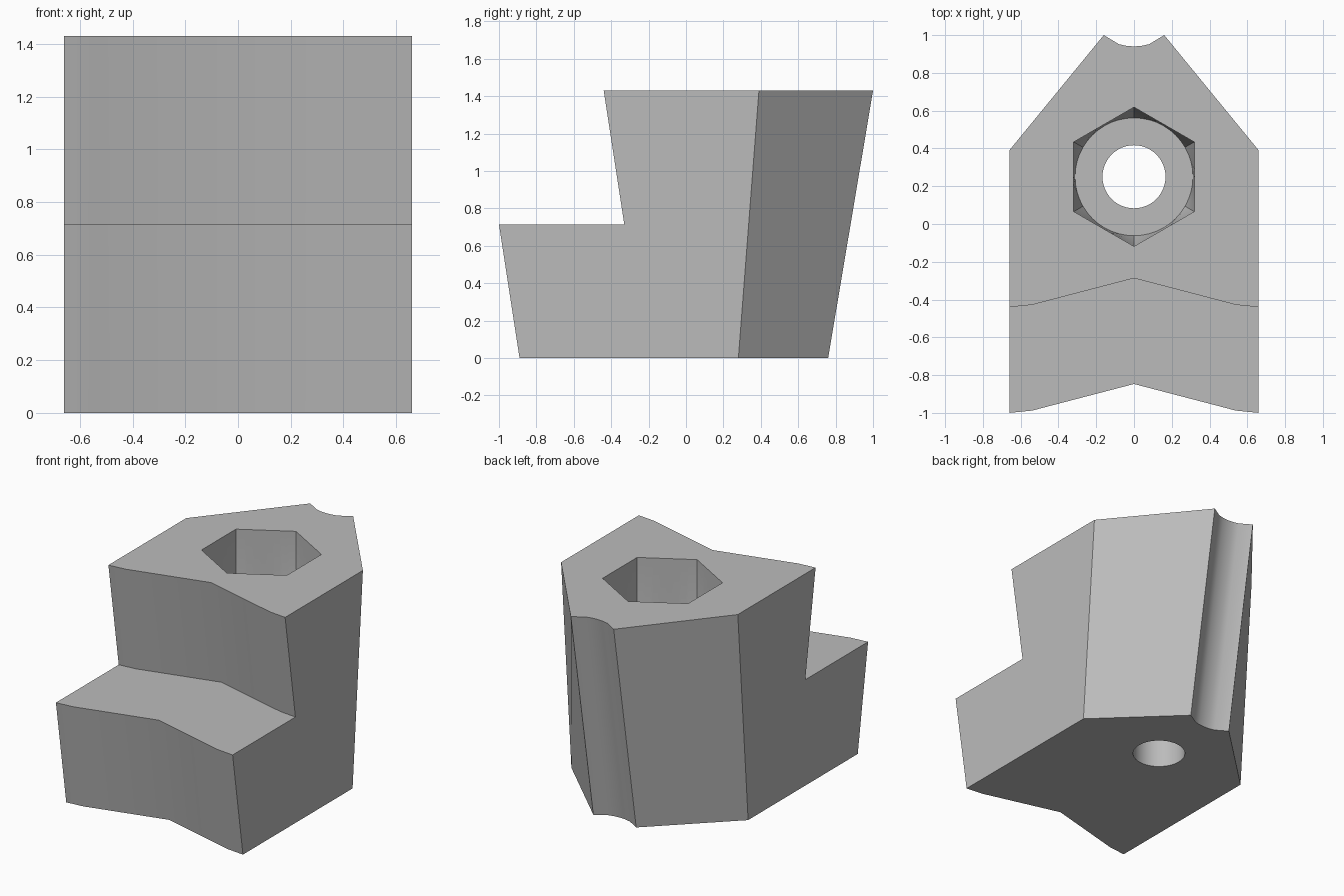
import bpy, bmesh, math

cube = bpy.data.objects.get("Cube")
if cube:
    bpy.data.objects.remove(cube, do_unlink=True)

HALF, HEIGHT, STEP = 0.66, 1.43, 0.715
BORE_Y = 0.25

grey = bpy.data.materials.new("plain grey")
grey.use_nodes = True
colour = (0.5, 0.5, 0.5, 1)
grey.diffuse_color = colour
grey.node_tree.nodes["Principled BSDF"].inputs["Base Color"].default_value = colour


def make_object(name, bm):
    bmesh.ops.recalc_face_normals(bm, faces=bm.faces)
    mesh = bpy.data.meshes.new(name)
    bm.to_mesh(mesh)
    bm.free()
    mesh.materials.append(grey)
    obj = bpy.data.objects.new(name, mesh)
    bpy.context.collection.objects.link(obj)
    return obj


def mirrored(half):
    """Complete a chain of points that starts at the right side and ends on x = 0."""
    return half + [(-x, y) for x, y in reversed(half[:-1])]


def chain(bm, points, z, dy=0):
    return [bm.verts.new((x, y + dy, z)) for x, y in points]


def bridge(bm, a, b, closed=False):
    n = len(a)
    for i in range(n if closed else n - 1):
        j = (i + 1) % n
        bm.faces.new((a[i], a[j], b[j], b[i]))


# Stepped jaw: shallow V front, pointed back with a groove
front = mirrored([(-HALF, 0), (-0.54, 0.012), (0, 0.153)])
groove = [(0.16, 0), (0.08, -0.048), (0.04, -0.057), (0, -0.06)]
bm = bmesh.new()
fronts = [chain(bm, front, z, y) for z, y in
          ((0, -0.89), (STEP, -1.0), (STEP, -0.33), (HEIGHT, -0.44))]
backs = [chain(bm, mirrored([(HALF, corner - tip)] + groove), z, tip)
         for z, corner, tip in ((0, 0.28, 0.76), (HEIGHT, 0.39, 1.0))]
for low, high in zip(fronts, fronts[1:]):
    bridge(bm, low, high)
bridge(bm, backs[0], backs[1])
bm.faces.new(fronts[0] + backs[0])
bm.faces.new(fronts[-1] + backs[-1])
for f, b in ((0, -1), (-1, 0)):
    bm.faces.new([row[f] for row in fronts] + [backs[1][b], backs[0][b]])
jaw = make_object("stepped_jaw", bm)


# Bore cutter: hexagonal socket, easing into a round seat, then a through hole
def hexagon(n, across):
    pts = []
    for i in range(n):
        a = 2 * math.pi * i / n
        r = across / math.cos((a + math.pi / 6) % (math.pi / 3) - math.pi / 6)
        pts.append((-r * math.sin(a + math.pi / 6), r * math.cos(a + math.pi / 6)))
    return pts


def circle(n, r):
    return [(-r * math.sin(2 * math.pi * i / n + math.pi / 6),
             r * math.cos(2 * math.pi * i / n + math.pi / 6)) for i in range(n)]


N = 48
bm = bmesh.new()
rings = [chain(bm, pts, z, BORE_Y) for pts, z in (
    (hexagon(N, 0.319), HEIGHT + 0.1), (hexagon(N, 0.319), 0.72),
    (circle(N, 0.312), 0.58), (circle(N, 0.167), 0.58), (circle(N, 0.167), -0.1))]
for a, b in zip(rings, rings[1:]):
    bridge(bm, a, b, True)
bm.faces.new(rings[0])
bm.faces.new(rings[-1])
cutter = make_object("bore_cutter", bm)

# Cut the bore and keep only the finished jaw
cut = jaw.modifiers.new("bore", 'BOOLEAN')
cut.operation = 'DIFFERENCE'
cut.solver = 'EXACT'
cut.object = cutter
bpy.context.view_layer.objects.active = jaw
jaw.select_set(True)
bpy.ops.object.modifier_apply(modifier=cut.name)
bpy.data.objects.remove(cutter, do_unlink=True)

bpy.ops.object.select_all(action='DESELECT')
jaw.select_set(True)
bpy.context.view_layer.objects.active = jaw
bpy.ops.object.shade_smooth_by_angle(angle=math.radians(34))
